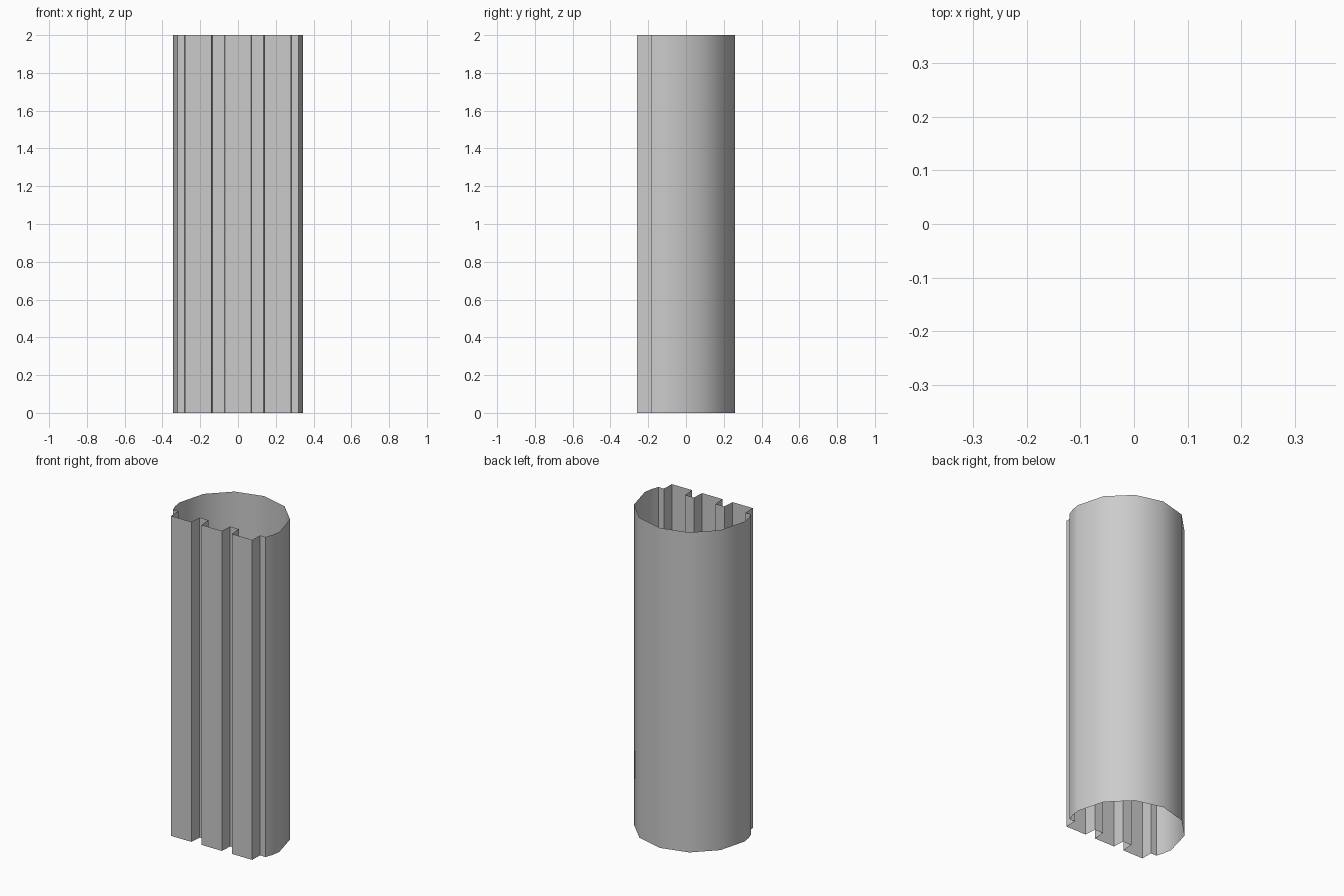
import bpy, bmesh, math

if "Cube" in bpy.data.objects:
    bpy.data.objects.remove(bpy.data.objects["Cube"])

HEIGHT = 2.0
RADIUS, CENTRE_Y = 0.345, -0.085   # twelve-sided round back

# Right half of the front: centre panel, groove, outer panel, side step
half_front = [(0.07, -0.26), (0.075, -0.185), (0.135, -0.185), (0.14, -0.26),
              (0.28, -0.26), (0.282, -0.185), (0.32, -0.185), (0.336, -0.14)]

# Right half of the back: 30 degree steps up to just before the middle
half_back = [(RADIUS * math.cos(math.radians(a)),
              CENTRE_Y + RADIUS * math.sin(math.radians(a))) for a in (0, 30, 60)]

# Closed outline, counter-clockwise: right half, rear middle, mirrored left half
right_half = half_front + half_back
outline = right_half + [(0.0, CENTRE_Y + RADIUS)] + [(-x, y) for x, y in reversed(right_half)]

# Open-ended thin shell drawn up from the outline
bm = bmesh.new()
bottom = [bm.verts.new((x, y, 0)) for x, y in outline]
top = [bm.verts.new((x, y, HEIGHT)) for x, y in outline]
n = len(outline)
for i in range(n):
    j = (i + 1) % n
    bm.faces.new((bottom[i], bottom[j], top[j], top[i]))
mesh = bpy.data.meshes.new("grooved_column_shell")
bm.to_mesh(mesh)
bm.free()

column = bpy.data.objects.new("grooved_column_shell", mesh)
bpy.context.collection.objects.link(column)

# Smooth round back, crisp front grooves
bpy.context.view_layer.objects.active = column
column.select_set(True)
bpy.ops.object.shade_smooth_by_angle(angle=math.radians(35))
